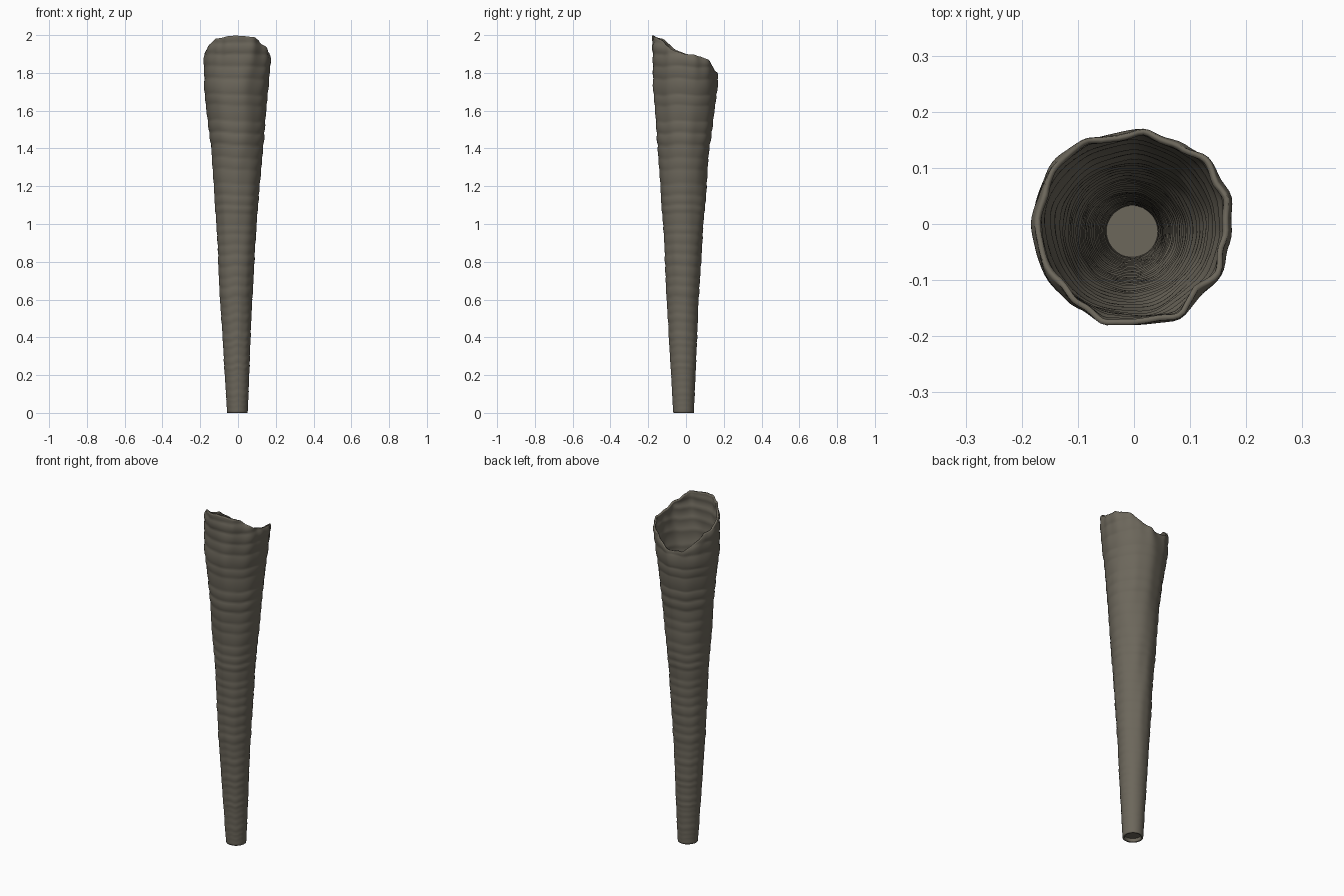
import bpy, bmesh, math, random
from mathutils import Vector, noise

cube = bpy.data.objects.get("Cube")
if cube:
    bpy.data.objects.remove(cube, do_unlink=True)

random.seed(4)
SEGS, RINGS = 96, 230


def material(name, color):
    m = bpy.data.materials.new(name)
    m.use_nodes = True
    m.diffuse_color = color
    m.node_tree.nodes["Principled BSDF"].inputs["Base Color"].default_value = color
    return m


def lerp_table(table, v):
    """Smoothly interpolate rows of (key, values...)."""
    v = min(max(v, table[0][0]), table[-1][0])
    for a, b in zip(table, table[1:]):
        if v <= b[0]:
            t = (v - a[0]) / (b[0] - a[0])
            return [p + (q - p) * t for p, q in zip(a[1:], b[1:])]


# Height, centre x, centre y, radius of the tapering tube
BODY = [(0, -.003, -.013, .055), (.6, -.010, -.017, .085), (1, -.008, -.015, .108),
        (1.4, -.005, -.012, .138), (1.7, -.010, -.004, .168), (1.85, -.003, 0, .178),
        (2, 0, 0, .183)]

# Angle in degrees, height of the broken rim
RIM = [(0, 1.90), (25, 1.89), (45, 1.865), (65, 1.82), (90, 1.785), (115, 1.79),
       (135, 1.83), (160, 1.885), (180, 1.90), (200, 1.925), (215, 1.96), (235, 1.985),
       (270, 1.997), (300, 1.99), (318, 1.955), (335, 1.925), (347, 1.91), (360, 1.90)]

# Growth ridges: spacing widens toward the mouth
ridges, h = [], 0.0
while h < 2.1:
    gap = (.03 + .025 * h) * random.uniform(.75, 1.3)
    ridges.append((h, gap, random.uniform(.4, 1.0)))
    h += gap


def ridge(z):
    for start, gap, strength in ridges:
        if start <= z < start + gap:
            return strength * math.sin(math.pi * (z - start) / gap) ** .8
    return 0


def shell_point(angle, u):
    c, s = math.cos(angle), math.sin(angle)
    top = lerp_table(RIM, math.degrees(angle))[0]
    top += .008 * noise.noise(Vector((c * 5, s * 5, 3)))
    z = min(u * 2, 1.5) if u <= .75 else 1.5 + (u - .75) * 4 * (top - 1.5)
    cx, cy, r = lerp_table(BODY, z)
    wave = z + .012 * noise.noise(Vector((c * 1.5, s * 1.5, z)))
    r += (.002 + .0025 * z) * (ridge(max(wave, 0)) - .6)
    r += .004 * z * noise.noise(Vector((c * 2, s * 2, z * 4)))
    # Uneven, lobed lip
    lip = max(0, (u - .85) / .15) ** 2
    r += lip * .012 * noise.noise(Vector((c * 3.5, s * 3.5, 9)))
    r -= .006 * max(0, (u - .975) / .025) ** 2
    return Vector((cx + r * c, cy + r * s, z))


def add_object(name, bm, mat):
    mesh = bpy.data.meshes.new(name)
    bm.to_mesh(mesh)
    bm.free()
    mesh.materials.append(mat)
    ob = bpy.data.objects.new(name, mesh)
    bpy.context.collection.objects.link(ob)
    for p in mesh.polygons:
        p.use_smooth = True
    return ob


shell_mat = material("weathered grey brown", (.15, .135, .105, 1))

# Ridged tapering shell
bm = bmesh.new()
rows = [[bm.verts.new(shell_point(2 * math.pi * i / SEGS, j / RINGS)) for i in range(SEGS)]
        for j in range(RINGS + 1)]
for low, high in zip(rows, rows[1:]):
    for i in range(SEGS):
        k = (i + 1) % SEGS
        bm.faces.new((low[i], low[k], high[k], high[i]))
shell = add_object("tube_shell", bm, shell_mat)

# Thin wall
wall = shell.modifiers.new("wall", "SOLIDIFY")
wall.thickness = .01
wall.offset = -1

# Recessed plug that closes the narrow end
bm = bmesh.new()
bmesh.ops.create_cone(bm, cap_ends=True, segments=32, radius1=.049, radius2=.049, depth=.01)
bmesh.ops.translate(bm, verts=bm.verts, vec=(-.003, -.013, .025))
plug = add_object("end_plug", bm, shell_mat)

# Keep crisp edges on the lip and plug
bpy.ops.object.select_all(action="DESELECT")
for ob in (shell, plug):
    ob.select_set(True)
bpy.context.view_layer.objects.active = shell
bpy.ops.object.shade_smooth_by_angle(angle=math.radians(50))
